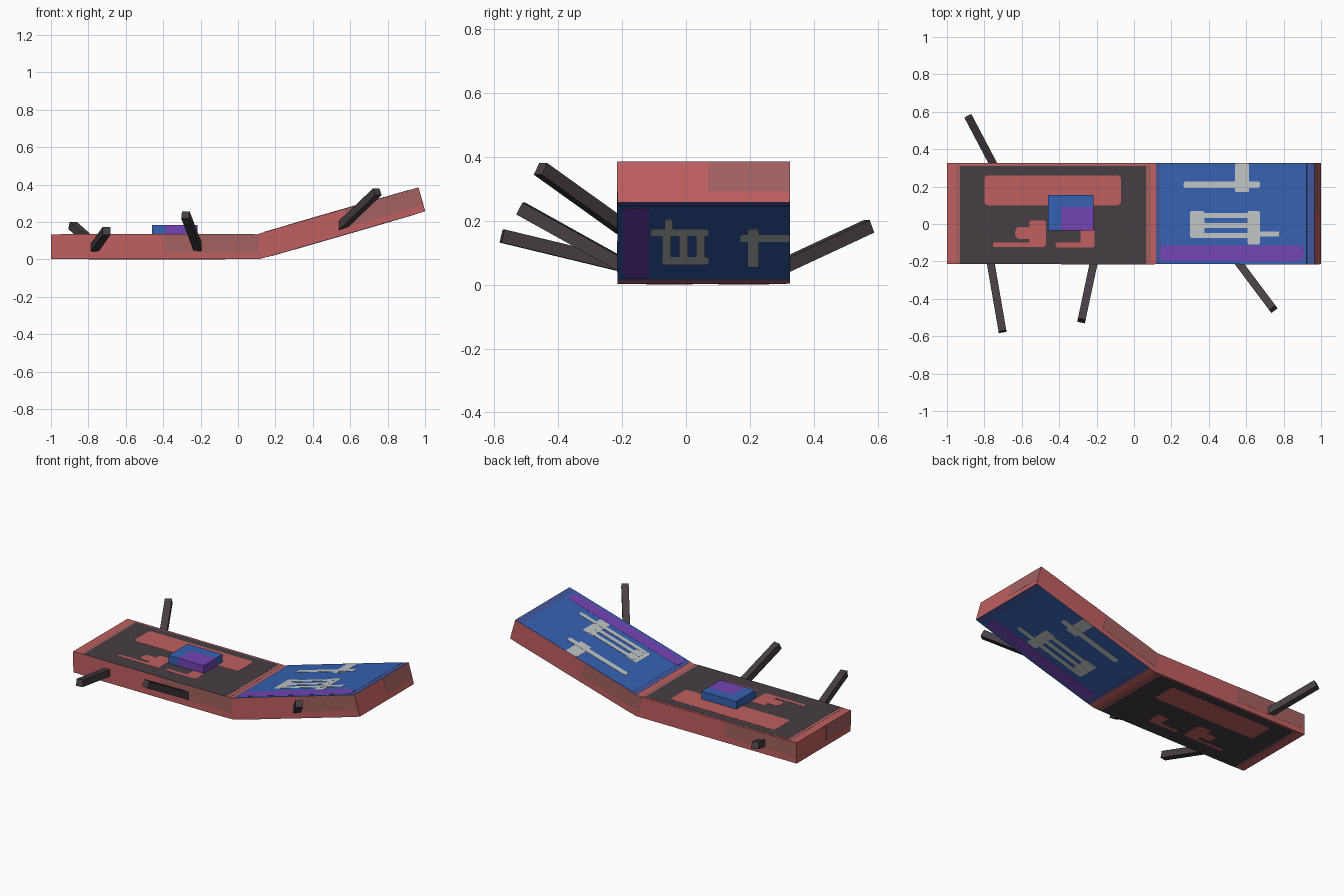
import bpy, bmesh, math
from mathutils import Matrix, Vector

if "Cube" in bpy.data.objects:
    bpy.data.objects.remove(bpy.data.objects["Cube"])


def material(name, *srgb):
    lin = [((c / 255 + 0.055) / 1.055) ** 2.4 for c in srgb] + [1]
    m = bpy.data.materials.new(name)
    m.use_nodes = True
    m.diffuse_color = lin
    m.node_tree.nodes["Principled BSDF"].inputs["Base Color"].default_value = lin
    return m


RED = material("red", 192, 95, 95)
DUSKY = material("dusky_red", 164, 97, 96)
GREY = material("dark_grey", 70, 62, 68)
BLUE = material("blue", 53, 97, 178)
SLATE = material("slate_blue", 66, 86, 155)
PURPLE = material("purple", 116, 68, 180)
PALE = material("pale_grey", 192, 196, 196)

FRONT, BACK, THICK = -0.215, 0.325, 0.131
LIFT, STEP = 0.003, 0.0008


def add_object(name, bm, *mats):
    bmesh.ops.recalc_face_normals(bm, faces=bm.faces)
    mesh = bpy.data.meshes.new(name)
    bm.to_mesh(mesh)
    bm.free()
    for m in mats:
        mesh.materials.append(m)
    ob = bpy.data.objects.new(name, mesh)
    bpy.context.collection.objects.link(ob)
    return ob


def prism(points, offset):
    bm = bmesh.new()
    face = bm.faces.new([bm.verts.new(p) for p in points])
    out = bmesh.ops.extrude_face_region(bm, geom=[face])["geom"]
    bmesh.ops.translate(bm, vec=offset,
                        verts=[v for v in out if isinstance(v, bmesh.types.BMVert)])
    return bm


def plate(name, mat, frame, x0, x1, y0, y1, layer=1, radius=0.0):
    """Thin rounded rectangle lying on the frame's xy plane."""
    pts = []
    corners = [(x1, y1, -1, -1), (x0, y1, 1, -1), (x0, y0, 1, 1), (x1, y0, -1, 1)]
    for i, (x, y, sx, sy) in enumerate(corners):
        if not radius:
            pts.append((x, y, 0))
            continue
        for k in range(5):
            a = math.pi / 2 * (i + k / 4)
            pts.append((x + radius * (sx + math.cos(a)),
                        y + radius * (sy + math.sin(a)), 0))
    bm = prism(pts, (0, 0, STEP * layer))
    bm.transform(frame)
    return add_object(name, bm, mat)


def shift(x, y, z):
    return Matrix.Translation((x, y, z))


def turn(deg, axis):
    return Matrix.Rotation(math.radians(deg), 4, axis)


# Local frames of the flat half and the raised half
LENGTH = 0.917
flat = shift(0, 0, LIFT)
raised = shift(0.12, 0, LIFT) @ turn(-16.15, 'Y')

# Bent slab body
tip_low, tip_high = raised @ Vector((LENGTH, 0, 0)), raised @ Vector((LENGTH, 0, THICK))
outline = [(-1, LIFT), (0.12, LIFT), (tip_low.x, tip_low.z),
           (tip_high.x, tip_high.z), (0.102, LIFT + THICK), (-1, LIFT + THICK)]
add_object("body", prism([(x, FRONT, z) for x, z in outline],
                         (0, BACK - FRONT, 0)), RED)

# Painted panels, repeated on the upper and lower faces
flat_art = [
    ("flat_edge_band", DUSKY, -0.95, 0.09, FRONT, BACK - 0.01, 1, 0),
    ("flat_panel", GREY, -0.93, 0.064, FRONT, 0.31, 2, 0),
    ("flat_bar", RED, -0.80, -0.07, 0.10, 0.26, 3, 0.02),
    ("squiggle_line", RED, -0.755, -0.48, -0.122, -0.10, 3, 0.008),
    ("squiggle_blob", RED, -0.56, -0.47, -0.122, 0.02, 3, 0.015),
    ("squiggle_lobe", RED, -0.635, -0.54, -0.08, -0.015, 3, 0.025),
    ("hook_base", RED, -0.42, -0.21, -0.125, -0.10, 3, 0.01),
    ("hook_stem", RED, -0.285, -0.21, -0.125, -0.03, 3, 0.01),
]
raised_art = [
    ("raised_edge_band", SLATE, 0.036, LENGTH, FRONT, BACK, 1, 0),
    ("raised_panel", BLUE, 0.065, 0.875, FRONT, BACK, 2, 0),
    ("raised_bar", PURPLE, 0.06, 0.86, -0.197, -0.115, 3, 0.025),
    ("cross_post", PALE, 0.475, 0.553, 0.17, BACK, 3, 0.008),
    ("cross_line", PALE, 0.19, 0.615, 0.193, 0.228, 4, 0.012),
    ("ladder_left", PALE, 0.225, 0.305, -0.075, 0.07, 3, 0.01),
    ("ladder_right", PALE, 0.545, 0.615, -0.11, 0.07, 3, 0.01),
    ("ladder_tail", PALE, 0.60, 0.725, -0.068, -0.04, 4, 0.01),
]
raised_art += [("ladder_rung", PALE, 0.25, 0.58, y, y + 0.028, 4, 0)
               for y in (-0.075, -0.022, 0.032)]
for frame, art in ((flat, flat_art), (raised, raised_art)):
    for side, face in (("upper", shift(0, 0, THICK)),
                       ("lower", Matrix.Scale(-1, 4, (0, 0, 1)))):
        for name, mat, x0, x1, y0, y1, layer, radius in art:
            plate(side + "_" + name, mat, frame @ face, x0, x1, y0, y1, layer, radius)

# Dusky patches on the upper right of every side face
LOW = 0.035
for name, frame, start, end in (("flat", flat, -1, 0.11), ("raised", raised, 0, LENGTH)):
    span = (end - start) * 0.45
    plate(name + "_front_patch", DUSKY, frame @ shift(0, FRONT, 0) @ turn(90, 'X'),
          end - span, end, LOW, THICK)
    plate(name + "_back_patch", DUSKY, frame @ shift(0, BACK, 0) @ turn(-90, 'X'),
          start, start + span, -THICK, -LOW)
plate("tip_patch", DUSKY, raised @ shift(LENGTH, 0, 0) @ turn(90, 'Y'),
      -THICK, -LOW, 0.07, BACK)
plate("end_patch", DUSKY, flat @ shift(-1, 0, 0) @ turn(-90, 'Y'),
      LOW, THICK, FRONT, 0.03)

# Small raised block, blue with a purple front-left corner
bm = bmesh.new()
bmesh.ops.create_cube(bm, size=1)
bm.transform(shift(-0.338, 0.06, 0.159) @ Matrix.Diagonal((0.244, 0.19, 0.052, 1)))
for co, no in (((-0.39, 0, 0), (1, 0, 0)), ((0, 0.09, 0), (0, 1, 0))):
    bmesh.ops.bisect_plane(bm, geom=bm.verts[:] + bm.edges[:] + bm.faces[:],
                           plane_co=co, plane_no=no)
for f in bm.faces:
    c = f.calc_center_median()
    f.material_index = int(c.x > -0.39 and c.y < 0.09)
add_object("block", bm, BLUE, PURPLE)

# Four square limbs
limbs = {
    "back_limb": ((-0.755, 0.325, 0.067), (-0.885, 0.572, 0.182)),
    "front_right_limb": ((-0.765, -0.215, 0.065), (-0.703, -0.575, 0.152)),
    "front_middle_limb": ((-0.217, -0.215, 0.07), (-0.281, -0.517, 0.238)),
    "front_left_limb": ((0.565, -0.215, 0.19), (0.745, -0.455, 0.362)),
}
for name, (root, tip) in limbs.items():
    root, tip = Vector(root), Vector(tip)
    root -= (tip - root) * 0.08
    axis = tip - root
    bm = bmesh.new()
    bmesh.ops.create_cube(bm, size=1)
    bm.transform(Matrix.Translation((root + tip) / 2)
                 @ axis.to_track_quat('Y', 'Z').to_matrix().to_4x4()
                 @ Matrix.Diagonal((0.042, axis.length, 0.042, 1)))
    add_object(name, bm, GREY)
